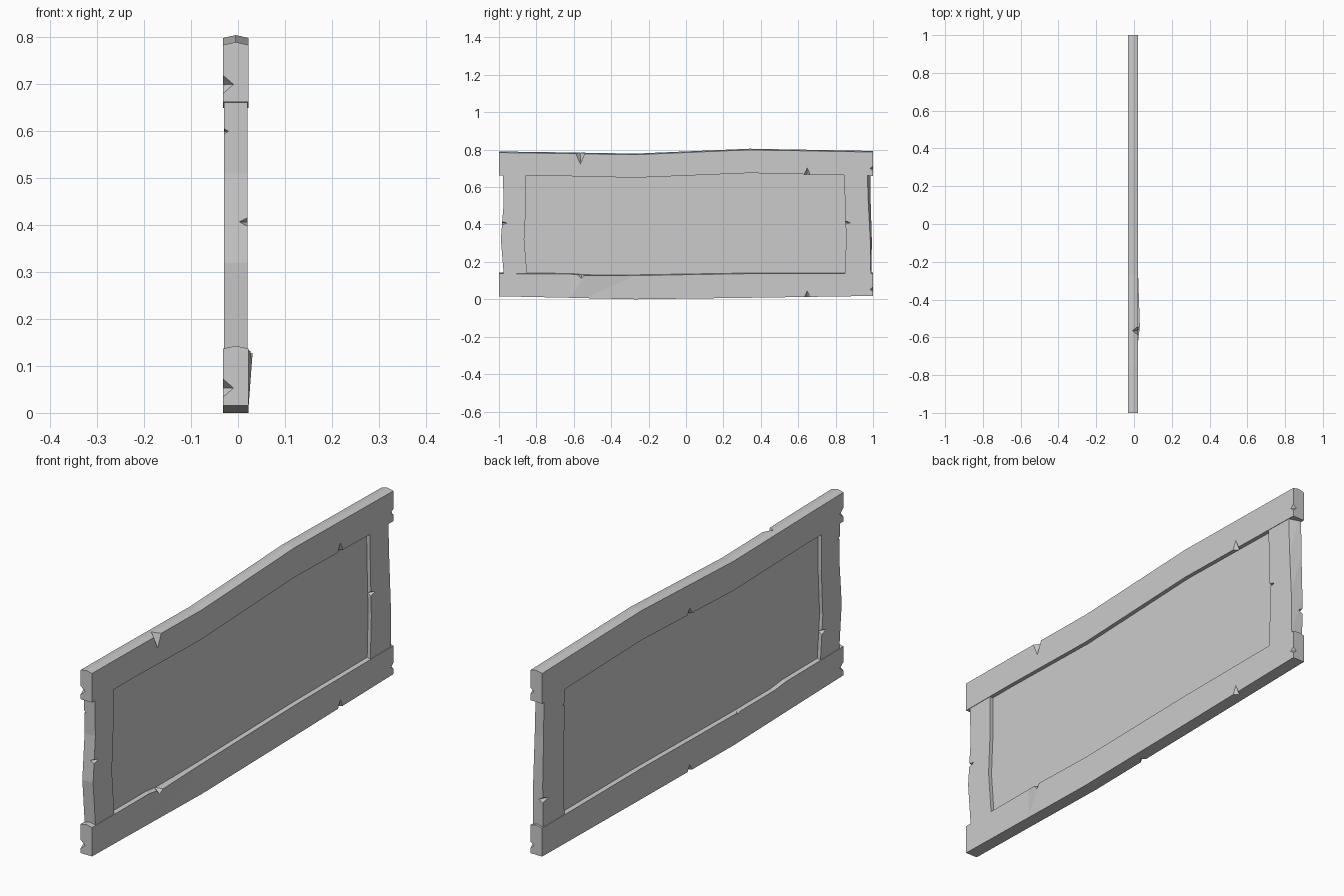
import bpy, bmesh
from mathutils import Vector

cube = bpy.data.objects.get("Cube")
if cube:
    bpy.data.objects.remove(cube, do_unlink=True)

CX = -0.005          # mid-plane of the board
RAIL, POST, CORE = 0.027, 0.025, 0.01   # half thicknesses

grey = bpy.data.materials.new("plain_grey")
grey.use_nodes = True
grey.diffuse_color = (0.6, 0.6, 0.6, 1)
grey.node_tree.nodes["Principled BSDF"].inputs["Base Color"].default_value = (0.6, 0.6, 0.6, 1)


def finish(name, bm):
    bmesh.ops.recalc_face_normals(bm, faces=bm.faces)
    mesh = bpy.data.meshes.new(name)
    bm.to_mesh(mesh)
    bm.free()
    mesh.materials.append(grey)
    obj = bpy.data.objects.new(name, mesh)
    bpy.context.collection.objects.link(obj)
    return obj


def loft(name, rings):
    """Skin a row of matching cross-sections and cap both ends."""
    bm = bmesh.new()
    loops = [[bm.verts.new(p) for p in ring] for ring in rings]
    n = len(loops[0])
    for a, b in zip(loops, loops[1:]):
        for i in range(n):
            j = (i + 1) % n
            bm.faces.new((a[i], a[j], b[j], b[i]))
    bm.faces.new(loops[0])
    bm.faces.new(loops[-1])
    bmesh.ops.triangulate(bm, faces=[f for f in bm.faces if len(f.verts) == 4])
    return finish(name, bm)


def rail(name, sections):
    """Plank along y with a slightly ridged top: (y, bottom, top, bulge)."""
    rings = []
    for y, low, high, bulge in sections:
        rings.append([(CX - RAIL, y, low), (CX + RAIL, y, low),
                      (CX + RAIL + bulge, y, high - 0.006),
                      (CX, y, high), (CX - RAIL, y, high - 0.006)])
    return loft(name, rings)


def post(name, sections, skew=0):
    """Upright along z: (z, y start, y end), far corner shifted by skew."""
    rings = []
    for i, (z, y0, y1) in enumerate(sections):
        s = skew * i / (len(sections) - 1)
        rings.append([(CX - POST, y0, z), (CX + POST, y0, z),
                      (CX + POST, y1, z), (CX - POST, y1 + s, z)])
    return loft(name, rings)


def chip(obj, notches):
    """Cut splinters out of edges: (point, normal u, normal v, half width, depth u, depth v)."""
    for p, u, v, half, du, dv in notches:
        p, u, v = Vector(p), Vector(u), Vector(v)
        w, lift = u.cross(v) * half, 0.004
        q = p + (u + v) * lift
        bm = bmesh.new()
        for co in (q + w, q - w, p - u * du + v * lift, p - v * dv + u * lift):
            bm.verts.new(co)
        bmesh.ops.convex_hull(bm, input=bm.verts)
        cutter = finish("chip_cutter", bm)
        cutter.hide_render = True
        mod = obj.modifiers.new("chip", "BOOLEAN")
        mod.operation, mod.solver, mod.object = "DIFFERENCE", "EXACT", cutter
        bpy.context.view_layer.objects.active = obj
        bpy.ops.object.modifier_apply(modifier=mod.name)
        bpy.data.objects.remove(cutter, do_unlink=True)


LEFT, RIGHT = (1, 0, 0), (-1, 0, 0)
FRONT, BACK = (0, -1, 0), (0, 1, 0)
UP, DOWN = (0, 0, 1), (0, 0, -1)
XL, XR = CX + RAIL, CX - RAIL

# Wavy top and bottom rails
top_rail = rail("top_rail", [
    (-1, 0.662, 0.79, 0), (-0.75, 0.661, 0.787, 0), (-0.27, 0.65, 0.779, 0),
    (0.34, 0.675, 0.805, 0), (1, 0.66, 0.793, 0)])
bottom_rail = rail("bottom_rail", [
    (-1, 0.016, 0.143, 0), (-0.62, 0.008, 0.141, 0), (-0.54, 0.006, 0.133, 0.009),
    (-0.27, 0.0, 0.133, 0), (0.34, 0.008, 0.143, 0), (1, 0.018, 0.143, 0)])

# Splinters on rail ends and lower edges
for obj, low, mid, dip in ((top_rail, 0.671, 0.7, 0.662), (bottom_rail, 0.013, 0.053, 0.004)):
    chip(obj, [
        ((XR, -1, mid), RIGHT, FRONT, 0.026, 0.026, 0.03),
        ((XL, 1, mid), LEFT, BACK, 0.02, 0.02, 0.02),
        ((XL, 0.648, low), LEFT, DOWN, 0.02, 0.02, 0.04),
        ((XR, 0.02, dip), RIGHT, DOWN, 0.022, 0.02, 0.032)])

# Splinters on rail upper edges
chip(top_rail, [((XL, -0.565, 0.78), LEFT, UP, 0.03, 0.03, 0.065)])
chip(bottom_rail, [((XL + 0.006, -0.56, 0.129), LEFT, UP, 0.025, 0.025, 0.02),
                   ((XR, -0.3, 0.127), RIGHT, UP, 0.03, 0.012, 0.01)])

# End posts, tucked into the rails
front_post = post("front_post", [
    (0.1, -0.97, -0.85), (0.14, -0.975, -0.85), (0.32, -0.99, -0.865),
    (0.51, -0.975, -0.855), (0.7, -0.98, -0.855)])
back_post = post("back_post", [
    (0.1, 0.85, 0.99), (0.14, 0.85, 0.988), (0.32, 0.856, 0.985),
    (0.51, 0.85, 0.975), (0.7, 0.845, 0.968)], skew=0.017)
PL, PR = CX + POST, CX - POST
chip(front_post, [
    ((PL, -0.983, 0.407), LEFT, FRONT, 0.012, 0.02, 0.035),
    ((PR, -0.977, 0.6), RIGHT, FRONT, 0.01, 0.012, 0.02),
    ((PR, -0.86, 0.25), RIGHT, BACK, 0.012, 0.02, 0.035)])
chip(back_post, [
    ((PL, 0.853, 0.41), LEFT, FRONT, 0.012, 0.02, 0.035),
    ((PR, 0.99, 0.25), RIGHT, BACK, 0.014, 0.02, 0.04),
    ((PR, 0.848, 0.6), RIGHT, FRONT, 0.01, 0.012, 0.02)])

# Recessed centre panel
loft("centre_panel", [
    [(CX - CORE, y, 0.09), (CX + CORE, y, 0.09), (CX + CORE, y, 0.7), (CX - CORE, y, 0.7)]
    for y in (-0.92, 0.92)])
